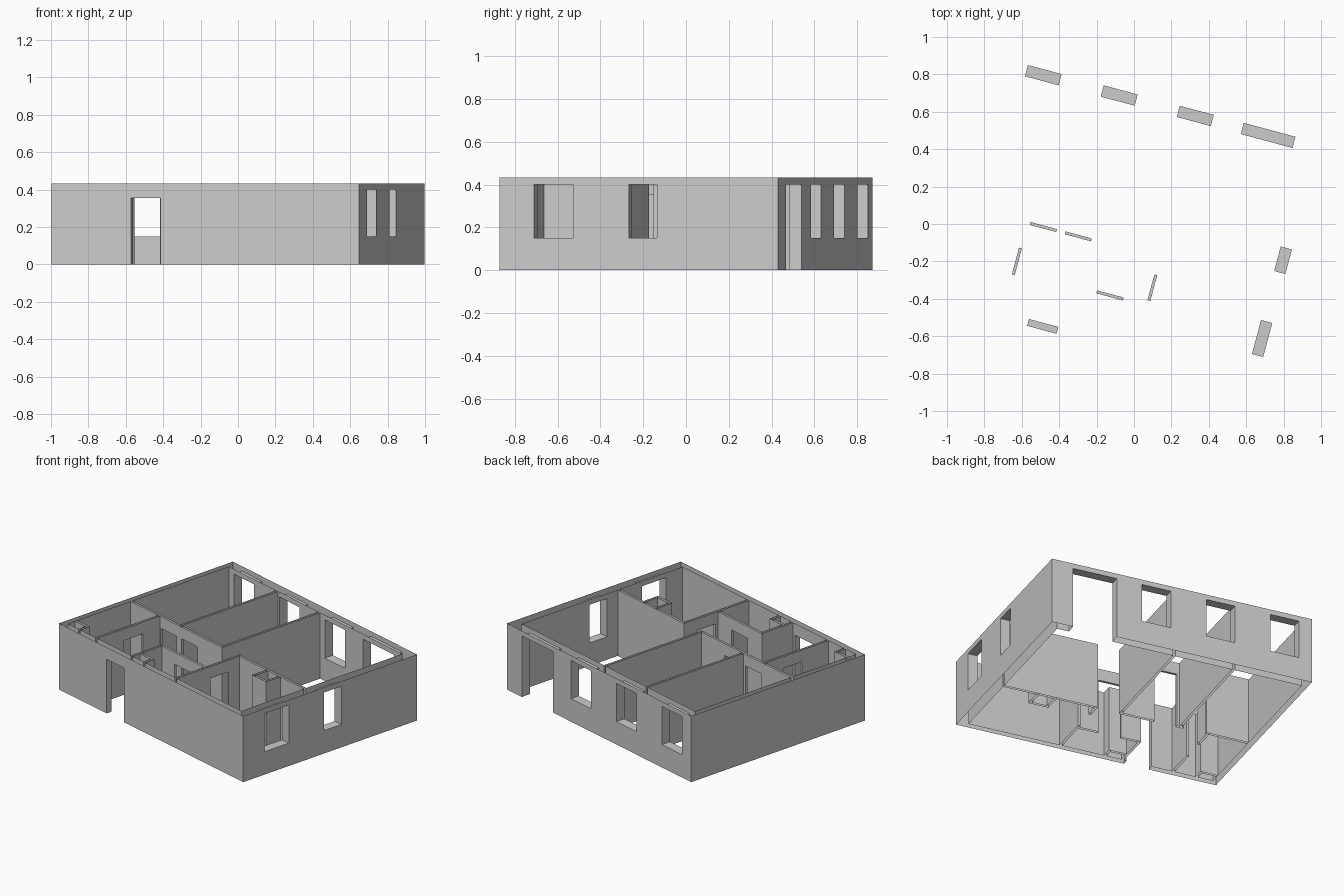
import bpy
import bmesh
from math import radians
from mathutils import Matrix

cube = bpy.data.objects.get("Cube")
if cube:
    bpy.data.objects.remove(cube)

# One plain plaster colour
plaster = bpy.data.materials.new("plaster_grey")
plaster.use_nodes = True
grey = (0.6, 0.6, 0.6, 1.0)
plaster.diffuse_color = grey
plaster.node_tree.nodes["Principled BSDF"].inputs["Base Color"].default_value = grey

# Plan frame: a rectangle, turned clockwise at the end
TOP, T = 0.433, 0.016
X, Y = 0.851, 0.674
RIGHT, BACK, LEFT, FRONT = 0.789, 0.612, -0.814, -0.636   # inner faces
MID = -0.133                                              # back face of the corridor wall
SILL, HEAD, DOOR = 0.15, 0.40, 0.355


def across(x0, x1, back):
    """Thin wall running left to right."""
    return (x0, x1, back - T, back)


def along(x, y0, y1):
    """Thin wall running front to back, x is its left side."""
    return (x, x + T, y0, y1)


walls = {
    "outer_walls": [
        (-X, X, -Y, FRONT), (-X, X, BACK, Y),
        (-X, LEFT, -Y, Y), (RIGHT, X, -Y, Y),
    ],
    "partition_walls": [
        across(LEFT, 0.03, MID), across(0.175, RIGHT, MID),
        along(-0.375, MID, BACK), along(0.014, MID, BACK),
        along(-0.561, FRONT, MID), along(0.175, FRONT, MID),
        along(-0.231, FRONT, -0.394), across(-0.231, 0.175, -0.394),
    ],
    "service_ducts": [
        across(LEFT, -0.70, -0.565), along(-0.70 - T, FRONT, -0.565),
        across(-0.215, -0.10, -0.565), along(-0.10 - T, FRONT, -0.565),
        across(0.44, 0.57, -0.245),
        along(0.44, -0.261, MID - T), along(0.57 - T, -0.261, MID - T),
    ],
}

# Openings: back windows and terrace door, side windows, entrance, inner doors
openings = [(x0, x1, BACK, Y, SILL, HEAD)
            for x0, x1 in ((-0.768, -0.581), (-0.348, -0.160), (0.073, 0.261))]
openings.append((0.427, 0.713, BACK, Y, 0, HEAD))
openings += [(RIGHT, X, y0, y1, SILL, HEAD)
             for y0, y1 in ((-0.508, -0.32), (-0.049, 0.087))]
openings.append((-0.411, -0.248, -Y, FRONT, 0, DOOR))
openings += [(*across(x0, x1, y), 0, DOOR)
             for x0, x1, y in ((-0.537, -0.391, MID), (-0.343, -0.198, MID),
                               (-0.099, 0.048, -0.394))]
openings += [(*along(x, y0, y1), 0, DOOR)
             for x, y0, y1 in ((-0.561, -0.428, -0.281), (0.175, -0.375, -0.232))]

# Divide the plan along every wall and opening edge
boxes = [b for group in walls.values() for b in group]


def cuts(values):
    return sorted({round(v, 4) for v in values})


axes = [
    cuts(v for b in boxes + openings for v in b[0:2]),
    cuts(v for b in boxes + openings for v in b[2:4]),
    cuts([0, SILL, DOOR, HEAD, TOP]),
]


def inside(box, p):
    return all(box[2 * k] < p[k] < box[2 * k + 1] for k in range(len(box) // 2))


def owner(cell):
    """Name of the part that fills a cell, or None where it is open."""
    if any(c < 0 or c >= len(a) - 1 for c, a in zip(cell, axes)):
        return None
    p = [(a[c] + a[c + 1]) / 2 for c, a in zip(cell, axes)]
    if any(inside(o, p) for o in openings):
        return None
    for name, group in walls.items():
        if any(inside(b, p) for b in group):
            return name
    return None


cells = {}
for i in range(len(axes[0]) - 1):
    for j in range(len(axes[1]) - 1):
        for k in range(len(axes[2]) - 1):
            cells[i, j, k] = owner((i, j, k))

# Skin each part; wall tops and undersides stay open
for name in walls:
    bm = bmesh.new()
    for cell, part in cells.items():
        if part != name:
            continue
        for ax in range(3):
            for side in (0, 1):
                near = list(cell)
                near[ax] += 2 * side - 1
                if cells.get(tuple(near)):
                    continue
                if ax == 2 and not 0 <= near[2] < len(axes[2]) - 1:
                    continue
                a, b = (ax + 1) % 3, (ax + 2) % 3
                ring = []
                for da, db in ((0, 0), (1, 0), (1, 1), (0, 1)):
                    co = [0, 0, 0]
                    co[ax] = axes[ax][cell[ax] + side]
                    co[a] = axes[a][cell[a] + da]
                    co[b] = axes[b][cell[b] + db]
                    ring.append(bm.verts.new(co))
                bm.faces.new(ring if side else ring[::-1])
    bmesh.ops.remove_doubles(bm, verts=bm.verts, dist=0.0005)
    bmesh.ops.dissolve_limit(bm, angle_limit=radians(1), verts=bm.verts, edges=bm.edges)
    bm.transform(Matrix.Rotation(radians(-15), 4, "Z"))
    mesh = bpy.data.meshes.new(name)
    bm.to_mesh(mesh)
    bm.free()
    mesh.materials.append(plaster)
    bpy.context.collection.objects.link(bpy.data.objects.new(name, mesh))
